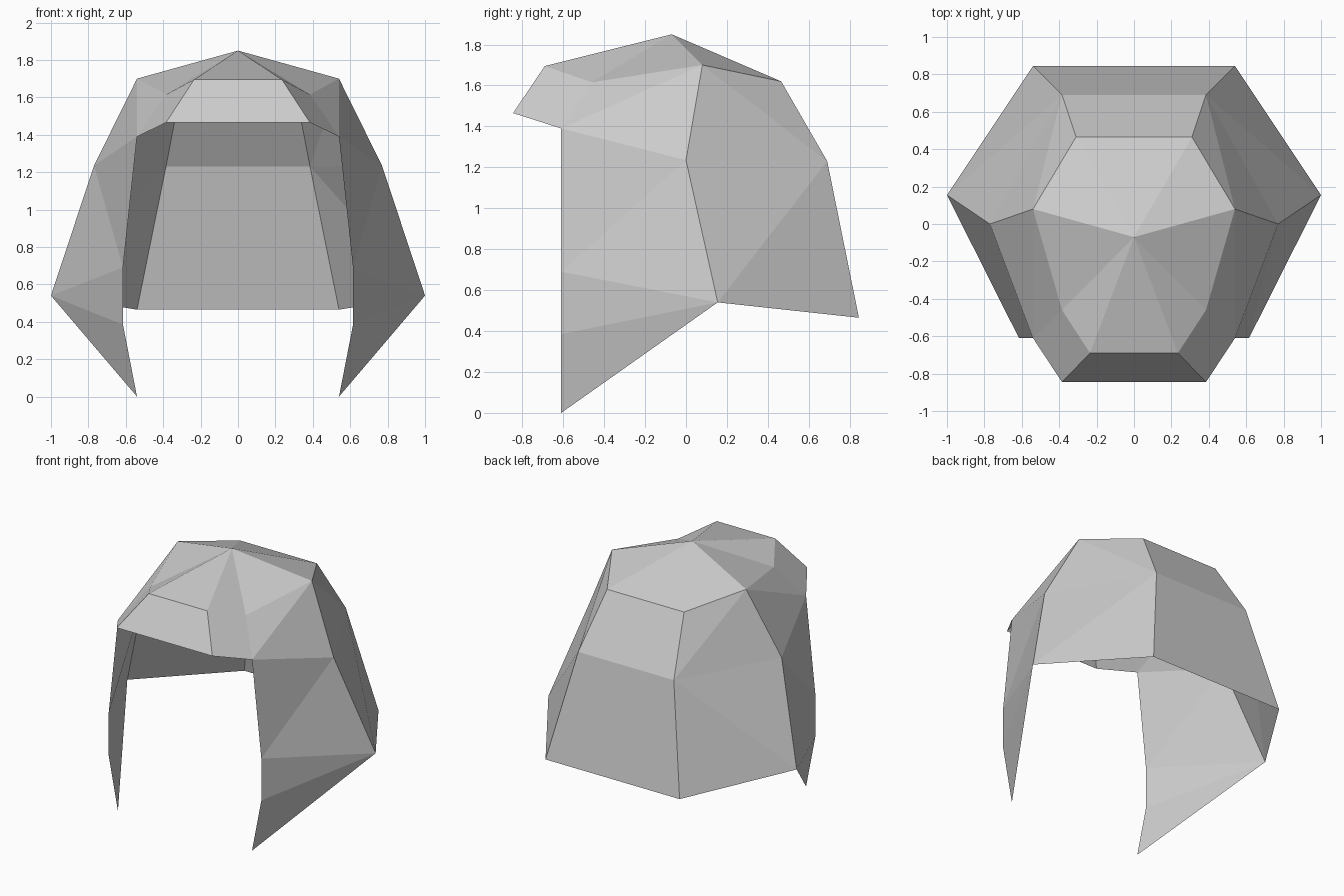
import bpy
import bmesh

cube = bpy.data.objects.get("Cube")
if cube:
    bpy.data.objects.remove(cube, do_unlink=True)

# One plain colour for the whole shell
grey = bpy.data.materials.new("hair_grey")
grey.use_nodes = True
colour = (0.6, 0.6, 0.6, 1)
grey.diffuse_color = colour
grey.node_tree.nodes["Principled BSDF"].inputs["Base Color"].default_value = colour

# Named corner points of the left half; the right half is mirrored
points = {
    "crown": (0, -0.07, 1.85),
    "temple": (0.54, 0.08, 1.70),
    "back_top": (0.31, 0.465, 1.62),
    "back_mid": (0.385, 0.69, 1.23),
    "back_hem": (0.54, 0.845, 0.465),
    "side_mid": (0.77, 0, 1.235),
    "side_hem": (1.0, 0.155, 0.54),
    "fringe_top": (0.235, -0.69, 1.695),
    "fringe_tip": (0.385, -0.845, 1.465),
    "brow": (0.385, -0.46, 1.615),
    "lock_top": (0.54, -0.61, 1.39),
    "lock_mid": (0.615, -0.61, 0.69),
    "lock_low": (0.615, -0.61, 0.385),
    "lock_tip": (0.54, -0.61, 0),
}

# Faces on one side, wound to face outward
side_faces = [
    "crown temple back_top",
    "crown fringe_top brow",
    "crown brow temple",
    "fringe_top fringe_tip lock_top brow",
    "brow lock_top temple",
    "temple lock_top side_mid",
    "lock_top lock_mid side_mid",
    "lock_mid side_hem side_mid",
    "lock_mid lock_low side_hem",
    "lock_low lock_tip side_hem",
    "temple side_mid back_mid",
    "temple back_mid back_top",
    "side_mid side_hem back_mid",
    "side_hem back_hem back_mid",
]

# Strips that span the middle, from upper to lower edge
middle_strips = [
    ("back_top", "back_mid"),
    ("back_mid", "back_hem"),
    ("fringe_top", "fringe_tip"),
]

bm = bmesh.new()
left = {n: bm.verts.new(p) for n, p in points.items()}
right = {n: left[n] if n == "crown" else bm.verts.new((-p[0], p[1], p[2]))
         for n, p in points.items()}

for names in side_faces:
    keys = names.split()
    bm.faces.new([left[k] for k in keys])
    bm.faces.new([right[k] for k in reversed(keys)])
for upper, lower in middle_strips:
    bm.faces.new([left[upper], left[lower], right[lower], right[upper]])
for edge in ("back_top", "fringe_top"):
    bm.faces.new([left["crown"], left[edge], right[edge]])

bmesh.ops.recalc_face_normals(bm, faces=bm.faces)
# Make sure the shell faces outward
bm.normal_update()
top_face = max(bm.faces, key=lambda f: f.calc_center_median().z)
if top_face.normal.z < 0:
    bmesh.ops.reverse_faces(bm, faces=bm.faces)

mesh = bpy.data.meshes.new("hair_shell")
bm.to_mesh(mesh)
bm.free()
mesh.materials.append(grey)
bpy.context.collection.objects.link(bpy.data.objects.new("hair_shell", mesh))
